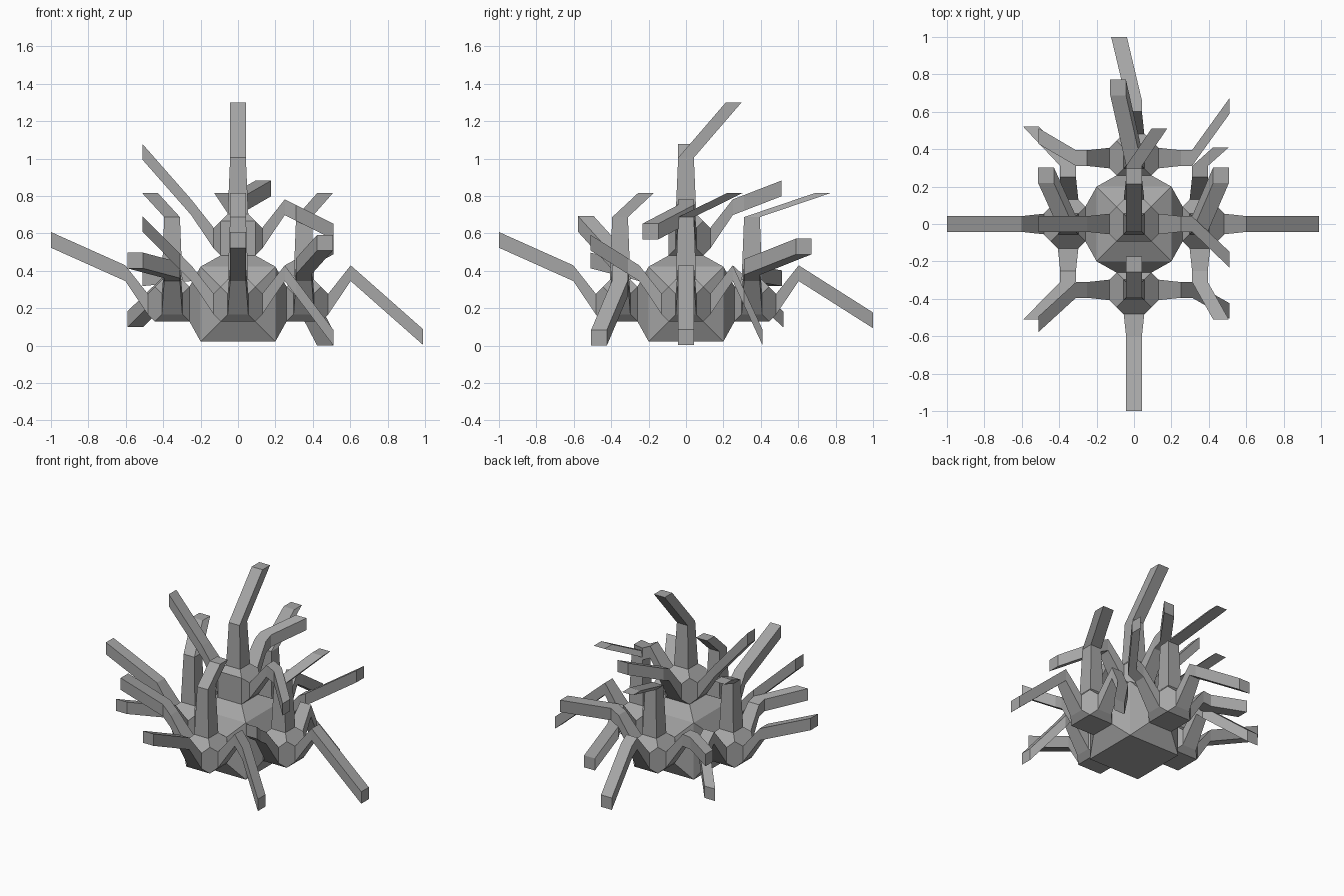
import bpy
import bmesh
from mathutils import Vector

old = bpy.data.objects.get("Cube")
if old:
    bpy.data.objects.remove(old, do_unlink=True)

# One plain grey for everything
grey = bpy.data.materials.new("plain_grey")
grey.use_nodes = True
grey.diffuse_color = (0.38, 0.38, 0.38, 1)
grey.node_tree.nodes["Principled BSDF"].inputs["Base Color"].default_value = grey.diffuse_color

UP = Vector((0, 0, 1))
CENTRE = UP * 0.222
BUD_DIST, BUD_HALF, ARM = 0.3525, 0.0925, 0.042
DIRS = {"left": Vector((1, 0, 0)), "right": Vector((-1, 0, 0)),
        "front": Vector((0, -1, 0)), "back": Vector((0, 1, 0)), "up": UP}


def loft(name, axis, sections):
    """Square sections, all facing along one axis, joined into a closed tube."""
    u = Vector((0, 1, 0)) if abs(axis.x) > 0.5 else Vector((1, 0, 0))
    v = axis.cross(u)
    bm = bmesh.new()
    rings = [[bm.verts.new(c + (u * i + v * j) * h)
              for i, j in ((-1, -1), (1, -1), (1, 1), (-1, 1))] for c, h in sections]
    for a, b in zip(rings, rings[1:]):
        for k in range(4):
            n = (k + 1) % 4
            bm.faces.new((a[k], a[n], b[n], b[k]))
    bm.faces.new(rings[0][::-1])
    bm.faces.new(rings[-1])
    bmesh.ops.recalc_face_normals(bm, faces=bm.faces)
    mesh = bpy.data.meshes.new(name)
    bm.to_mesh(mesh)
    bm.free()
    mesh.materials.append(grey)
    bpy.context.collection.objects.link(bpy.data.objects.new(name, mesh))


# Core block
loft("core", UP, [(CENTRE - UP * 0.2, 0.2), (CENTRE + UP * 0.2, 0.2)])

# Tip of every arm, by bud and by the bud face it grows from
TIPS = {
    "left": {"left": (0.99, 0, 0.045), "front": (0.465, -0.51, 0.55),
             "back": (0.465, 0.41, 0.042), "up": (0.465, 0.26, 0.815)},
    "right": {"right": (-1, 0, 0.565), "front": (-0.55, -0.51, 0.455),
              "back": (-0.55, 0.52, 0.14), "up": (-0.47, 0.26, 0.815)},
    "front": {"front": (0, -1, 0.565), "left": (0.51, -0.465, 0.042),
              "right": (-0.51, -0.535, 0.65), "up": (0, -0.215, 0.815)},
    "back": {"back": (-0.08, 1, 0.135), "left": (0.51, 0.63, 0.53),
             "right": (-0.51, 0.47, 0.36), "up": (-0.085, 0.73, 0.815)},
    "up": {"left": (0.51, -0.19, 0.61), "right": (-0.51, 0, 1.035),
           "back": (0.135, 0.51, 0.84), "up": (0, 0.255, 1.3)},
}

for bud, arms in TIPS.items():
    out = DIRS[bud]
    hub = CENTRE + out * BUD_DIST
    # Shoulder tapering from the core into a cube bud
    loft(bud + "_bud", out, [(CENTRE + out * 0.2, 0.2),
                             (hub - out * BUD_HALF, BUD_HALF),
                             (hub + out * BUD_HALF, BUD_HALF)])
    for side, tip in arms.items():
        a = DIRS[side]
        tip = Vector(tip)
        socket = hub + a * 0.13
        sections = [(hub + a * BUD_HALF, BUD_HALF), (socket, 0.055)]
        if side == "up":
            # Straight rise, then a lean
            rise = 0.3 if bud == "up" else 0.335
            sections.append((socket + a * rise, ARM))
        else:
            # Rise outward, then a short knee before swinging to the tip
            mid = socket + a * 0.12 + UP * 0.165
            t = 0.06 / (tip - mid).dot(a)
            knee = mid + a * 0.06 + UP * (tip.z - mid.z) * t
            sections += [(mid, ARM), (knee, ARM)]
        sections.append((tip, ARM))
        loft(f"{bud}_bud_{side}_arm", a, sections)
